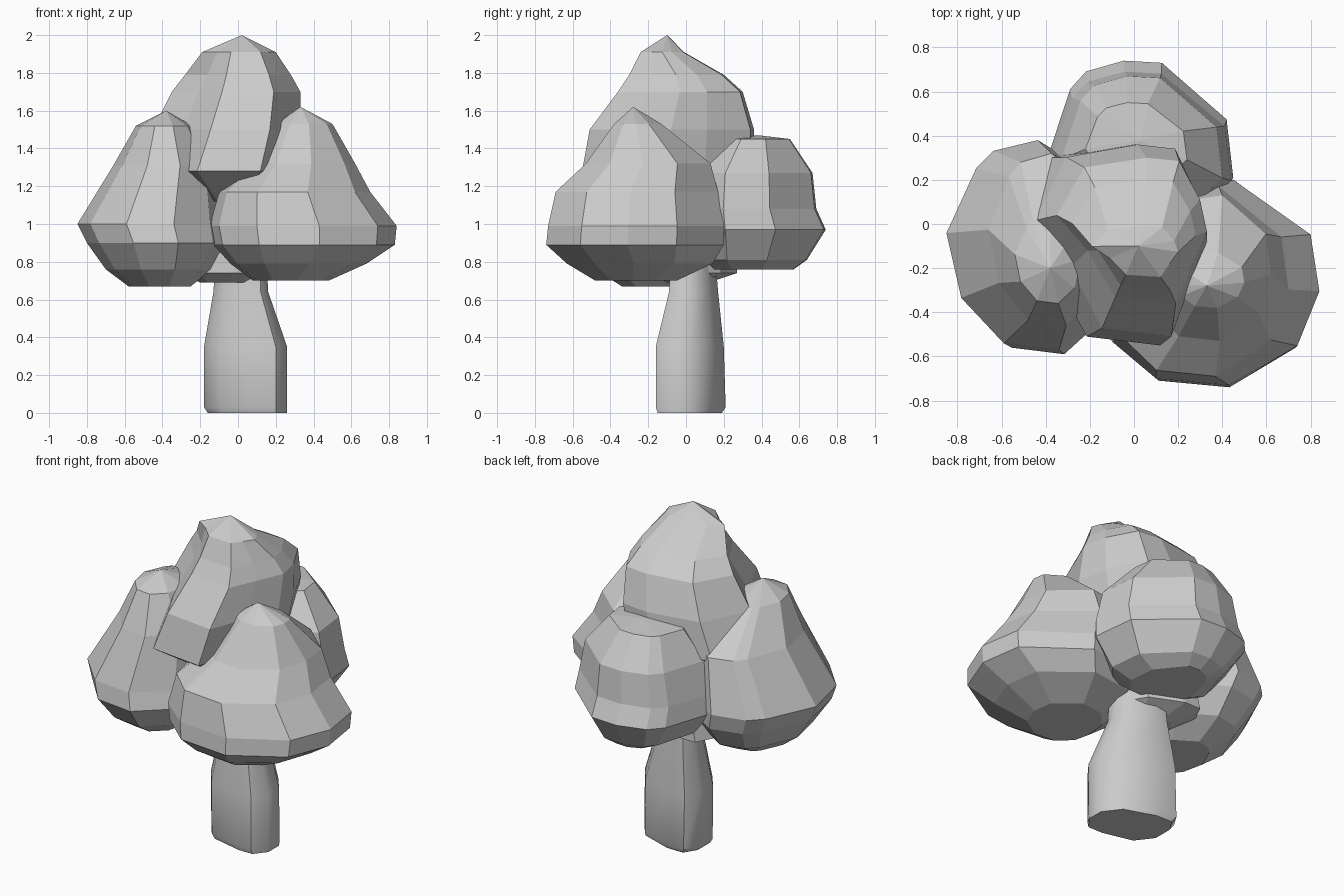
import bpy
import bmesh
import math

cube = bpy.data.objects.get("Cube")
if cube:
    bpy.data.objects.remove(cube, do_unlink=True)

grey = bpy.data.materials.new("plain grey")
grey.use_nodes = True
colour = (0.6, 0.6, 0.6, 1)
grey.diffuse_color = colour
grey.node_tree.nodes["Principled BSDF"].inputs["Base Color"].default_value = colour


def unit_outline(outline):
    """Rescale an outline so that it spans 0 to 1 both ways."""
    xs, ys = zip(*outline)
    width, depth = max(xs) - min(xs), max(ys) - min(ys)
    return [((x - min(xs)) / width, (y - min(ys)) / depth) for x, y in outline]


def loft(name, outline, rings, apex=None):
    """Skin copies of an outline, each fitted to (z, left, right, front, back)."""
    bm = bmesh.new()
    shape = unit_outline(outline)
    sides = len(shape)
    loops = []
    for z, x_min, x_max, y_min, y_max in rings:
        loops.append([bm.verts.new((x_min + u * (x_max - x_min),
                                    y_min + v * (y_max - y_min), z))
                      for u, v in shape])
    for lower, upper in zip(loops, loops[1:]):
        for i in range(sides):
            j = (i + 1) % sides
            bm.faces.new((lower[i], lower[j], upper[j], upper[i]))
    bm.faces.new(list(reversed(loops[0])))
    if apex:
        tip = bm.verts.new(apex)
        for i in range(sides):
            bm.faces.new((loops[-1][i], loops[-1][(i + 1) % sides], tip))
    else:
        bm.faces.new(loops[-1])
    bmesh.ops.recalc_face_normals(bm, faces=bm.faces)
    mesh = bpy.data.meshes.new(name)
    bm.to_mesh(mesh)
    bm.free()
    mesh.materials.append(grey)
    obj = bpy.data.objects.new(name, mesh)
    bpy.context.collection.objects.link(obj)
    return obj


# Trunk: straight foot, tapering neck that runs up into the leaves
trunk_outline = [(-.18, 0), (-.1, -.11), (.1, -.16), (.2, -.16), (.26, -.08),
                 (.26, .03), (.18, .14), (-.02, .21), (-.13, .21), (-.18, .13)]
trunk = loft("trunk", trunk_outline, [
    (0, -.16, .26, -.15, .19),
    (.03, -.18, .26, -.16, .21),
    (.35, -.18, .26, -.16, .2),
    (.64, -.13, .16, -.09, .17),
    (1, -.11, .14, -.07, .14),
])
bpy.ops.object.select_all(action="DESELECT")
trunk.select_set(True)
bpy.context.view_layer.objects.active = trunk
bpy.ops.object.shade_smooth_by_angle(angle=math.radians(40))

# Leafy core that closes the gap between the clumps
loft("inner_foliage", trunk_outline, [
    (.69, -.2, .05, -.1, .12),
    (.74, -.3, .13, -.18, .27),
    (1.2, -.2, .2, -.2, .25),
])

# Four faceted clumps of leaves
loft("right_foliage",
     [(-.85, -.05), (-.78, -.35), (-.58, -.56), (-.32, -.59), (-.12, -.42),
      (-.04, -.1), (-.12, .2), (-.42, .38), (-.63, .33), (-.71, .25)], [
         (.67, -.58, -.25, -.34, .08),
         (.76, -.7, -.14, -.48, .25),
         (.9, -.8, -.06, -.59, .36),
         (1, -.85, -.07, -.57, .38),
         (1.31, -.66, -.12, -.46, .32),
         (1.52, -.54, -.24, -.36, .04),
     ], (-.38, -.2, 1.6))

loft("left_foliage",
     [(.84, -.31), (.8, -.05), (.45, .2), (.1, .16), (-.12, -.05),
      (-.15, -.35), (-.1, -.54), (.1, -.71), (.43, -.74), (.74, -.56)], [
         (.7, .08, .48, -.48, -.05),
         (.79, -.04, .68, -.63, .14),
         (.89, -.13, .83, -.74, .2),
         (.99, -.15, .84, -.73, .2),
         (1.17, -.1, .7, -.69, .17),
         (1.32, .06, .62, -.53, .13),
         (1.53, .2, .5, -.38, -.13),
     ], (.33, -.28, 1.62))

loft("back_foliage",
     [(-.38, .3), (-.25, .05), (.3, .05), (.45, .2), (.42, .47),
      (.13, .73), (-.04, .74), (-.21, .69), (-.28, .61)], [
         (.76, -.15, .22, .15, .57),
         (.81, -.26, .34, .1, .64),
         (.97, -.39, .45, .06, .74),
         (1.08, -.38, .44, .06, .69),
         (1.27, -.33, .4, .08, .67),
         (1.45, -.22, .24, .22, .55),
     ], (.03, .38, 1.47))

loft("top_foliage",
     [(-.54, 0), (-.36, -.22), (-.2, -.51), (.15, -.55), (.24, -.32),
      (.33, -.1), (.29, .1), (.17, .34), (-.02, .36), (-.38, .3)], [
         (1.12, -.25, .12, -.3, .15),
         (1.28, -.54, .29, -.55, .36),
         (1.5, -.45, .33, -.51, .36),
         (1.7, -.35, .33, -.36, .3),
         (1.79, -.28, .28, -.3, .2),
         (1.91, -.19, .2, -.24, -.01),
     ], (.02, -.1, 2))
